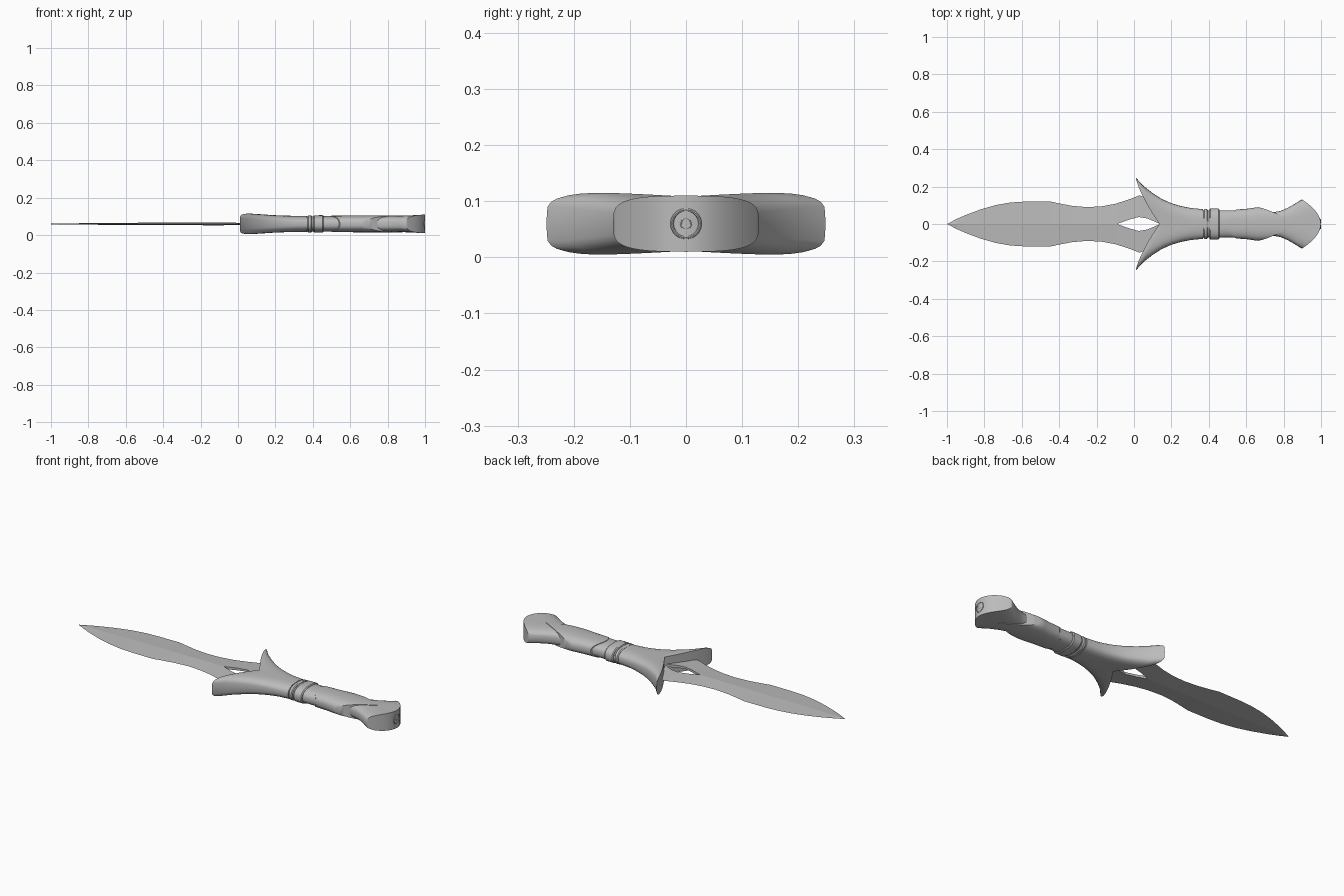
import bpy, bmesh, math
from mathutils import Vector

cube = bpy.data.objects.get("Cube")
if cube:
    bpy.data.objects.remove(cube)

MID = 0.06      # height of the long axis
STEPS = 24      # points across each half section

grey = bpy.data.materials.new("plain_grey")
grey.use_nodes = True
grey.diffuse_color = (0.5, 0.5, 0.5, 1)
grey.node_tree.nodes["Principled BSDF"].inputs["Base Color"].default_value = (0.5, 0.5, 0.5, 1)


def interp(x, pts):
    """Piecewise linear lookup."""
    for (a, fa), (b, fb) in zip(pts, pts[1:]):
        if x <= b:
            return fa + (fb - fa) * max(0, x - a) / (b - a)
    return pts[-1][1]


def half_height(x):
    return interp(x, [(0, .06), (.1, .053), (.2, .046), (.3, .043),
                      (.5, .044), (.88, .046), (1, .05)])


def finish(name, bm, smooth=True):
    bmesh.ops.recalc_face_normals(bm, faces=bm.faces)
    me = bpy.data.meshes.new(name)
    bm.to_mesh(me)
    bm.free()
    ob = bpy.data.objects.new(name, me)
    bpy.context.collection.objects.link(ob)
    me.materials.append(grey)
    if smooth:
        bpy.ops.object.select_all(action='DESELECT')
        ob.select_set(True)
        bpy.context.view_layer.objects.active = ob
        bpy.ops.object.shade_smooth_by_angle(angle=math.radians(35))
    return ob


def loft(name, sections, q=2, p=1):
    """Skin rounded sections (x, half width, bulge, squareness, height scale)."""
    bm = bmesh.new()
    rings = []
    for x0, w, bulge, n, hs in sections:
        ring = []
        for k in range(2 * STEPS):
            u = math.cos(math.pi * k / STEPS)
            a = min(1, abs(u))
            x = x0 + bulge * max(0, 1 - a ** q) ** p
            z = half_height(x) * hs * max(0, 1 - a ** n) ** (1 / n)
            ring.append(bm.verts.new((x, w * u, MID + (z if k < STEPS else -z))))
        rings.append(ring)
    count = 2 * STEPS
    for r, s in zip(rings, rings[1:]):
        for k in range(count):
            j = (k + 1) % count
            bm.faces.new((r[k], r[j], s[j], s[k]))
    # Ends are ruled strips from top to bottom
    for r in (rings[0], rings[-1]):
        for k in range(STEPS):
            bm.faces.new(list(dict.fromkeys((r[k], r[k + 1], r[(count - k - 1) % count], r[(count - k) % count]))))
    return finish(name, bm)


# Blade: flat ground, central ridge, pointed opening near the guard
EDGE = [(-1, 0), (-.95, .026), (-.9, .048), (-.82, .078), (-.74, .101), (-.66, .115),
        (-.58, .12), (-.45, .121), (-.4, .11), (-.33, .097), (-.25, .09), (-.17, .095),
        (-.1, .108), (-.03, .13), (.03, .153), (.1, .13), (.17, .09)]
HOLE = [(-.09, 0), (-.03, .022), (.025, .037), (.07, .03), (.14, .0)]
bm = bmesh.new()
stations = sorted({x for x, _ in EDGE + HOLE})
for side in (1, -1):
    rows = []
    for x in stations:
        w, h = interp(x, EDGE), interp(x, HOLE)
        t = interp(x, [(-1, .002), (-.6, .006), (.1, .008)])
        t *= 1 - h / max(w, .001)
        rows.append([bm.verts.new((x, side * w, MID)),
                     bm.verts.new((x, side * h, MID + t)),
                     bm.verts.new((x, side * h, MID - t)), h])
    for r, s in zip(rows, rows[1:]):
        bm.faces.new((r[0], r[1], s[1], s[0]))
        bm.faces.new((r[0], r[2], s[2], s[0]))
        if r[3] or s[3]:
            bm.faces.new((r[1], r[2], s[2], s[1]))
bmesh.ops.remove_doubles(bm, verts=bm.verts, dist=1e-5)
finish("blade", bm, smooth=False)

# Guard: swept wings with a V notch and bevelled lip
loft("guard", [
    (.01, .249, .125, 5, .95), (.017, .24, .15, 5, 1), (.05, .204, .135, 4.6, 1),
    (.1, .165, .105, 4.2, 1), (.15, .133, .08, 3.8, 1), (.2, .111, .06, 3.4, 1),
    (.25, .096, .04, 3, 1), (.3, .086, .02, 2.7, 1), (.37, .079, 0, 2.5, 1)], q=1, p=1.35)

# Grip core and the two collars
loft("grip_core", [(.35, .073, 0, 2.5, .94), (.6, .073, 0, 2.5, .94)])
for name, a, b, w in (("thin_collar", .372, .395, .08), ("wide_collar", .403, .457, .082)):
    c = .005
    loft(name, [(a, w - c, 0, 2.5, .98), (a + c, w, 0, 2.5, 1.06),
                (b - c, w, 0, 2.5, 1.06), (b, w - c, 0, 2.5, .98)])

# Grip sleeve with curved front edge, and tongues over the pommel
bm_sections = [(.545, .077, -.045, 2.6, 1), (.6, .081, 0, 2.6, 1), (.65, .088, .02, 2.6, 1)]
loft("grip_sleeve", bm_sections)
loft("sleeve_tongue", [(.65, .088, .02, 2.6, 1), (.665, .09, .1, 2.6, 1),
                       (.68, .086, .2, 2.6, 1)], q=1, p=.85)

# Pommel: narrow neck flaring to a rounded end
loft("pommel", [
    (.6, .06, 0, 2.6, .93), (.68, .062, 0, 2.6, .93), (.73, .061, 0, 2.8, .93),
    (.78, .069, .01, 3, .93), (.82, .085, .03, 3.3, .94), (.86, .108, .06, 3.6, .96),
    (.895, .13, .095, 4, .99), (.9, .13, .099, 4, 1)])

# Round fitting on the pommel end
for name, radius, thick in (("end_ring", .025, .003), ("end_pin", .009, .002)):
    bpy.ops.mesh.primitive_torus_add(
        major_radius=radius, minor_radius=thick, major_segments=32, minor_segments=8,
        location=(.997, 0, MID), rotation=(0, math.pi / 2, 0))
    ring = bpy.context.object
    ring.name = name
    ring.data.materials.append(grey)
    bpy.ops.object.shade_smooth_by_angle()
